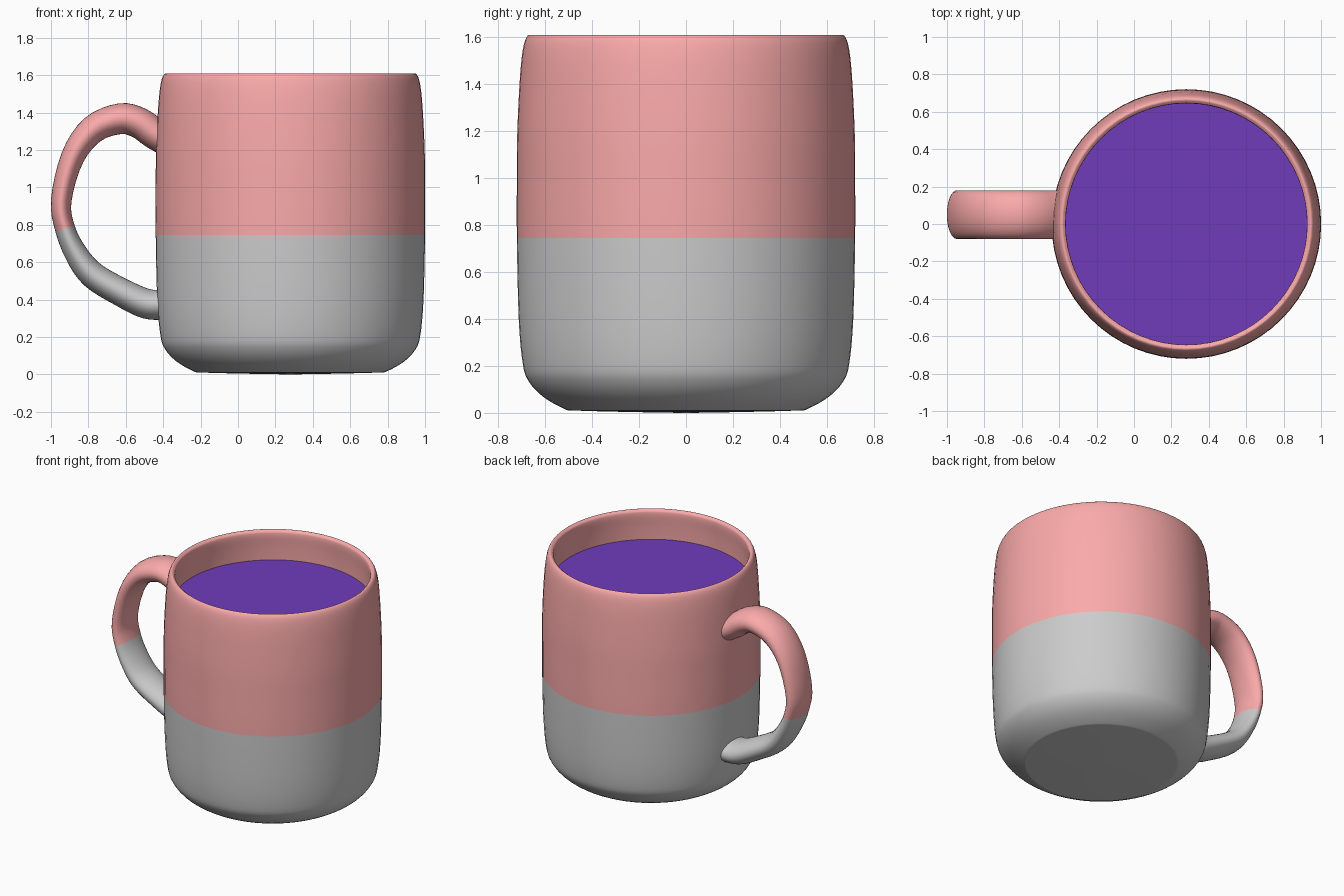
import bpy, bmesh, math
from mathutils import Vector

if "Cube" in bpy.data.objects:
    bpy.data.objects.remove(bpy.data.objects["Cube"])

CX = 0.28      # mug axis
HY = 0.05      # handle centre line in y
SIDES = 64


def material(name, rgb):
    m = bpy.data.materials.new(name)
    m.diffuse_color = (*rgb, 1)
    m.use_nodes = True
    m.node_tree.nodes["Principled BSDF"].inputs["Base Color"].default_value = m.diffuse_color
    return m


red = material("red_glaze", (0.96, 0.40, 0.40))
grey = material("grey_glaze", (0.75, 0.75, 0.75))
indigo = material("indigo_drink", (0.16, 0.045, 0.50))


def spline(points, steps):
    """Catmull-Rom curve through the points."""
    p = [Vector(q) for q in points]
    p = [2 * p[0] - p[1]] + p + [2 * p[-1] - p[-2]]
    out = []
    for a, b, c, d in zip(p, p[1:], p[2:], p[3:]):
        for i in range(steps):
            t = i / steps
            out.append(0.5 * (2 * b + (c - a) * t + (2 * a - 5 * b + 4 * c - d) * t * t
                              + (3 * b - a - 3 * c + d) * t ** 3))
    return out + [p[-2]]


def skin(name, rings, slots, mats, cap=True):
    """Join successive rings of points with quads; slots gives each band's material."""
    bm = bmesh.new()
    loops = [[bm.verts.new(co) for co in ring] for ring in rings]
    for a, b, slot in zip(loops, loops[1:], slots):
        for i in range(len(a)):
            j = (i + 1) % len(a)
            bm.faces.new((a[i], a[j], b[j], b[i])).material_index = slot
    if cap:
        for loop, slot in ((loops[0], slots[0]), (loops[-1], slots[-1])):
            bm.faces.new(loop).material_index = slot
    bmesh.ops.recalc_face_normals(bm, faces=bm.faces)
    me = bpy.data.meshes.new(name)
    bm.to_mesh(me)
    bm.free()
    ob = bpy.data.objects.new(name, me)
    bpy.context.collection.objects.link(ob)
    for m in mats:
        me.materials.append(m)
    bpy.context.view_layer.objects.active = ob
    ob.select_set(True)
    bpy.ops.object.shade_smooth_by_angle(angle=math.radians(40))
    ob.select_set(False)
    return ob


def circle(r, z):
    return [(CX + r * math.cos(2 * math.pi * i / SIDES),
             r * math.sin(2 * math.pi * i / SIDES), z) for i in range(SIDES)]


# Mug body: outer wall, rolled rim and inner wall in one lathed profile
lower = [(0.02, 0.0), (0.25, 0.004), (0.47, 0.01), (0.52, 0.018), (0.61, 0.07), (0.67, 0.135),
         (0.695, 0.21), (0.712, 0.40), (0.72, 0.745)]
upper = [(0.72, 1.0), (0.718, 1.2), (0.706, 1.44), (0.692, 1.56), (0.674, 1.605),
         (0.655, 1.603), (0.645, 1.57), (0.655, 1.39), (0.66, 0.8), (0.64, 0.25),
         (0.55, 0.10), (0.02, 0.07)]
STEPS = 4
profile = spline(lower + upper, STEPS)
split = (len(lower) - 1) * STEPS
skin("mug_body", [circle(r, z) for r, z in profile],
     [0 if i < split else 1 for i in range(len(profile) - 1)], [grey, red])

# Drink surface inside the mug
skin("drink", [circle(0.64, 1.36), circle(0.655, 1.39)], [0], [indigo])

# Handle: path points are x, z and half thickness; oval section, flatter at the grip
top = [(-0.39, 1.255, 0.083), (-0.45, 1.29, 0.083), (-0.53, 1.345, 0.083), (-0.63, 1.367, 0.082),
       (-0.775, 1.31, 0.075), (-0.885, 1.16, 0.063), (-0.945, 0.93, 0.055), (-0.925, 0.78, 0.054)]
bottom = [(-0.865, 0.645, 0.062), (-0.775, 0.53, 0.072), (-0.62, 0.437, 0.076),
          (-0.49, 0.378, 0.08), (-0.39, 0.372, 0.08)]
path = spline(top + bottom, STEPS)
rings = []
for i, p in enumerate(path):
    d = path[min(i + 1, len(path) - 1)] - path[max(i - 1, 0)]
    n = Vector((-d.y, d.x)).normalized()
    ring = []
    for k in range(32):
        a = 2 * math.pi * k / 32
        o = n * p.z * math.cos(a)
        ring.append((p.x + o.x, HY + 0.13 * math.sin(a), p.y + o.y))
    rings.append(ring)
split = (len(top) - 1) * STEPS
skin("handle", rings, [1 if i < split else 0 for i in range(len(path) - 1)], [grey, red])
